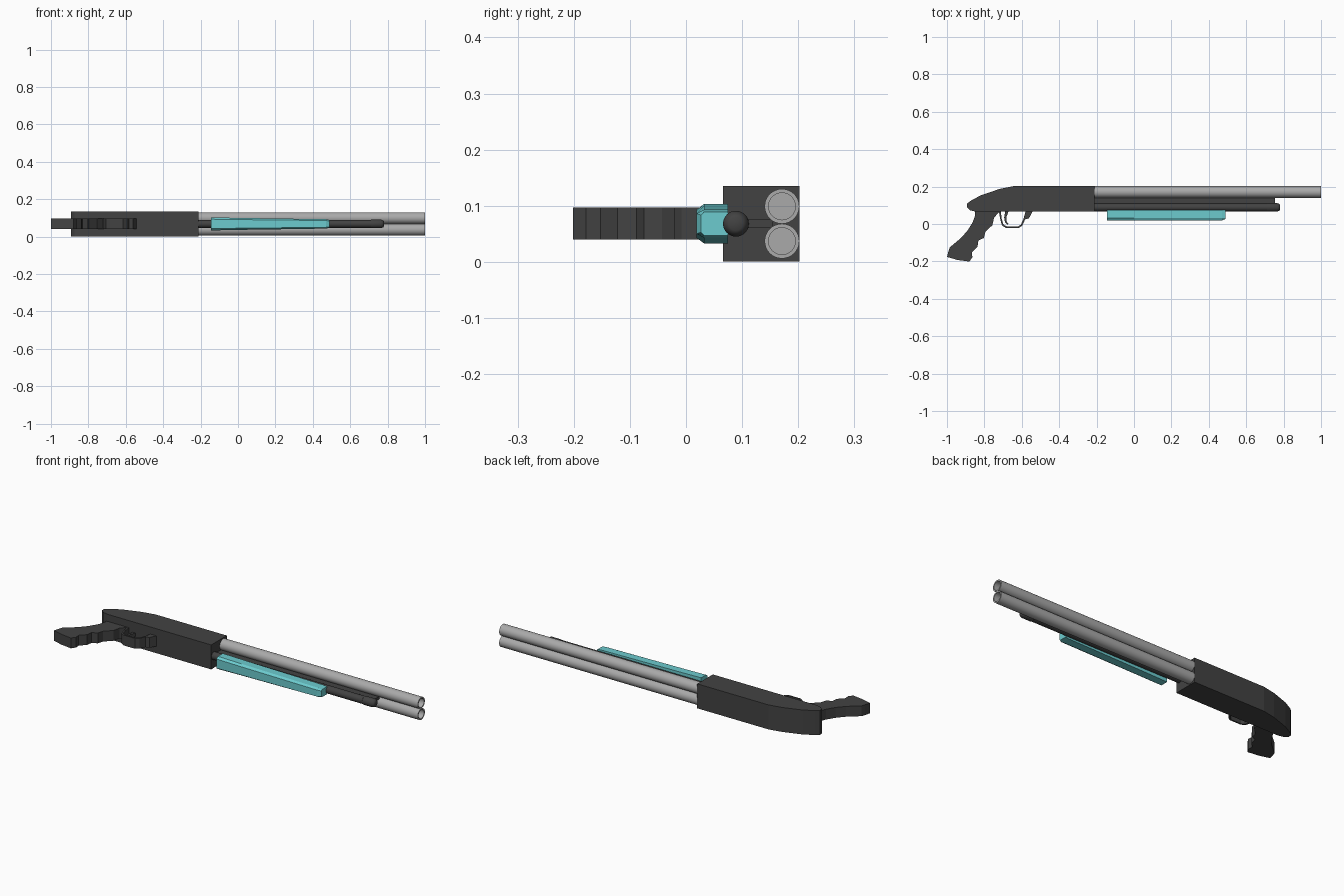
import bpy, bmesh, math
from mathutils import Vector

if "Cube" in bpy.data.objects:
    bpy.data.objects.remove(bpy.data.objects["Cube"])

ZC = 0.068  # mid-plane height of the whole model


def material(name, color):
    m = bpy.data.materials.new(name)
    m.diffuse_color = color
    m.use_nodes = True
    m.node_tree.nodes["Principled BSDF"].inputs["Base Color"].default_value = m.diffuse_color
    return m


DARK = material("dark_grey", (0.055, 0.055, 0.055, 1))
STEEL = material("light_grey", (0.4, 0.4, 0.4, 1))
TEAL = material("teal", (0.15, 0.6, 0.62, 1))


def make(name, bm, mat, smooth=False):
    bmesh.ops.recalc_face_normals(bm, faces=bm.faces)
    me = bpy.data.meshes.new(name)
    bm.to_mesh(me)
    bm.free()
    ob = bpy.data.objects.new(name, me)
    bpy.context.collection.objects.link(ob)
    me.materials.append(mat)
    if smooth:
        bpy.ops.object.select_all(action='DESELECT')
        bpy.context.view_layer.objects.active = ob
        ob.select_set(True)
        bpy.ops.object.shade_smooth_by_angle(angle=math.radians(35))
    return ob


def slab(name, outline, thickness, mat):
    """Extrude an XY outline symmetrically about the mid-plane."""
    bm = bmesh.new()
    f = bm.faces.new([bm.verts.new((x, y, ZC - thickness / 2)) for x, y in outline])
    new = bmesh.ops.extrude_face_region(bm, geom=[f])["geom"]
    verts = [v for v in new if isinstance(v, bmesh.types.BMVert)]
    bmesh.ops.translate(bm, verts=verts, vec=(0, 0, thickness))
    return make(name, bm, mat)


def loft(name, rings, mat, smooth=False):
    """Bridge equal-length rings of points and cap both ends."""
    bm = bmesh.new()
    vs = [[bm.verts.new(p) for p in r] for r in rings]
    n = len(vs[0])
    for a, b in zip(vs, vs[1:]):
        for i in range(n):
            j = (i + 1) % n
            bm.faces.new((a[i], a[j], b[j], b[i]))
    bm.faces.new(vs[0])
    bm.faces.new(vs[-1])
    return make(name, bm, mat, smooth)


def lathe_x(name, profile, y, z, mat, sides=32):
    """Turn (x, radius) pairs about an axis parallel to X."""
    angles = [2 * math.pi * i / sides for i in range(sides)]
    rings = [[(x, y + r * math.cos(a), z + r * math.sin(a)) for a in angles]
             for x, r in profile]
    return loft(name, rings, mat, True)


# receiver with the sloping rear
slab("receiver", [(-0.21, 0.066), (-0.21, 0.202), (-0.645, 0.202), (-0.72, 0.187),
                  (-0.82, 0.153), (-0.875, 0.123), (-0.893, 0.108), (-0.893, 0.09),
                  (-0.875, 0.073), (-0.845, 0.066)], 0.135, DARK)

# pistol grip with finger grooves
slab("grip", [(-0.848, 0.08), (-0.85, 0.045), (-0.862, 0.01), (-0.89, -0.035),
              (-0.925, -0.075), (-0.985, -0.125), (-0.992, -0.145), (-1.0, -0.176),
              (-0.945, -0.192), (-0.88, -0.201), (-0.864, -0.178), (-0.867, -0.152),
              (-0.837, -0.122), (-0.832, -0.088), (-0.803, -0.075), (-0.795, -0.043),
              (-0.757, -0.006), (-0.748, 0.034), (-0.72, 0.066), (-0.72, 0.08)],
     0.057, DARK)

# trigger guard loop, trigger and front lug
outer = [(-0.723, 0.07), (-0.716, 0.03), (-0.706, -0.008), (-0.685, -0.021),
         (-0.615, -0.021), (-0.597, -0.008), (-0.582, 0.025), (-0.562, 0.03),
         (-0.543, 0.066)]
inner = [(-0.58, 0.066), (-0.59, 0.03), (-0.605, -0.004), (-0.62, -0.013),
         (-0.68, -0.013), (-0.698, -0.003), (-0.708, 0.03), (-0.712, 0.07)]
slab("trigger_guard", outer + inner, 0.057, DARK)
slab("trigger", [(-0.688, 0.07), (-0.694, 0.035), (-0.69, 0.01), (-0.675, -0.004),
                 (-0.671, 0.0), (-0.682, 0.015), (-0.683, 0.035), (-0.67, 0.07)],
     0.02, DARK)

# pair of hollow barrels
for side, label in ((-1, "lower"), (1, "upper")):
    lathe_x(label + "_barrel", [(-0.22, 0.031), (1.0, 0.031), (1.0, 0.024), (0.5, 0.024)],
            0.171, ZC + side * 0.031, STEEL)

# magazine tube with rounded end, and the rib joining it to the barrels
lathe_x("magazine_tube", [(-0.22, 0.021), (0.71, 0.021), (0.712, 0.023), (0.765, 0.023),
                          (0.777, 0.018), (0.781, 0.012)], 0.089, ZC, DARK)
slab("barrel_rib", [(-0.22, 0.1), (0.755, 0.1), (0.755, 0.155), (-0.22, 0.155)], 0.016, DARK)


# tapered, chamfered fore-end
def section(x, half, low):
    pts = [(0.075, half), (0.032, half), (low, half * 0.72)]
    return ([(x, y, ZC + w) for y, w in pts] +
            [(x, y, ZC - w) for y, w in reversed(pts)])


loft("fore_end", [section(-0.145, 0.035, 0.019), section(0.0, 0.032, 0.019),
                  section(0.47, 0.025, 0.019), section(0.49, 0.021, 0.027)], TEAL)
